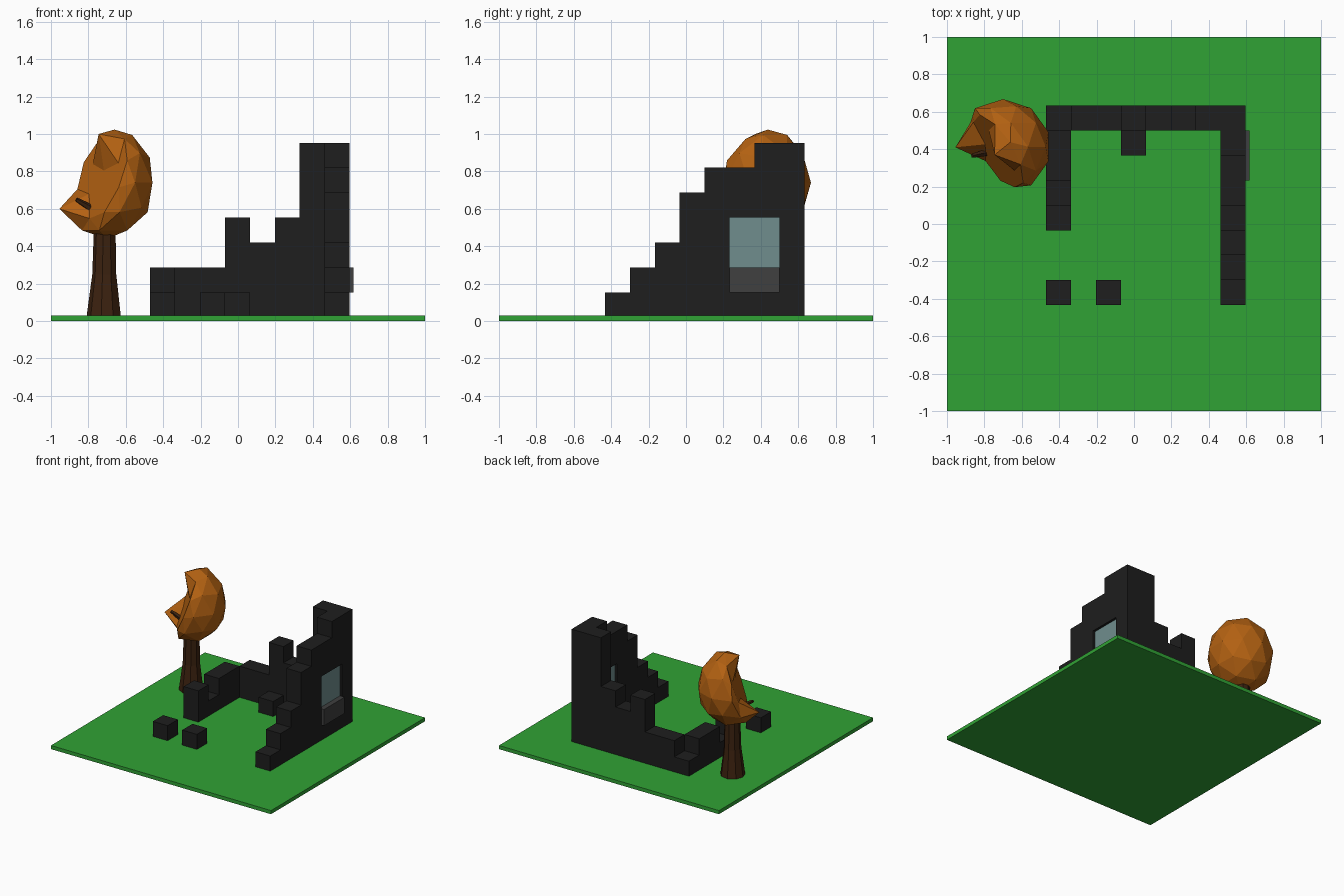
import bpy, bmesh
from mathutils import Vector

if "Cube" in bpy.data.objects:
    bpy.data.objects.remove(bpy.data.objects["Cube"])


def material(name, rgb):
    m = bpy.data.materials.new(name)
    m.diffuse_color = (*rgb, 1)
    m.use_nodes = True
    m.node_tree.nodes["Principled BSDF"].inputs["Base Color"].default_value = m.diffuse_color
    return m


GRASS = material("grass", (0.03, 0.36, 0.035))
STONE = material("charred_stone", (0.013, 0.013, 0.013))
SILL = material("sill_stone", (0.05, 0.05, 0.05))
GLASS = material("pale_glass", (0.16, 0.27, 0.27))
BARK = material("bark", (0.045, 0.016, 0.005))
LEAF = material("autumn_leaves", (0.45, 0.12, 0.006))


def add_object(name, bm, mat):
    bmesh.ops.recalc_face_normals(bm, faces=bm.faces)
    me = bpy.data.meshes.new(name)
    bm.to_mesh(me)
    bm.free()
    me.materials.append(mat)
    ob = bpy.data.objects.new(name, me)
    bpy.context.collection.objects.link(ob)
    return ob


def box(name, lo, hi, mat):
    bm = bmesh.new()
    bmesh.ops.create_cube(bm, size=1)
    for v in bm.verts:
        v.co = [(a + b) / 2 + c * (b - a) for a, b, c in zip(lo, hi, v.co)]
    return add_object(name, bm, mat)


def tube(name, rings, sides, mat):
    """Tapered tube through (centre, radius) rings."""
    bm = bmesh.new()
    axis = (Vector(rings[-1][0]) - Vector(rings[0][0])).to_track_quat('Z', 'Y')
    loops = []
    for centre, r in rings:
        circle = bmesh.ops.create_circle(bm, segments=sides, radius=r)["verts"]
        for v in circle:
            v.co = axis @ v.co + Vector(centre)
        loops.append(circle)
    for a, b in zip(loops, loops[1:]):
        for i in range(sides):
            j = (i + 1) % sides
            bm.faces.new((a[i], a[j], b[j], b[i]))
    bm.faces.new(loops[0])
    bm.faces.new(loops[-1])
    return add_object(name, bm, mat)


# Ground slab
box("ground", (-1, -1, 0), (1, 1, 0.03), GRASS)

# Ruin: stacked blocks; column i runs along x, row j runs back to front
U = 2 / 15
X0, Y0, Z0 = -0.47, 0.633, 0.02
right_wall = [7, 7, 6, 6, 5, 3, 2, 1]
back_wall = [1, 2, 2, 4, 3, 4, 7, 7]
left_wall = [1, 2, 2, 1, 2]
heights = {(i, 0): h for i, h in enumerate(back_wall)}
heights.update({(7, j): h for j, h in enumerate(right_wall)})
heights.update({(0, j): h for j, h in enumerate(left_wall)})
heights.update({(3, 1): 1, (0, 7): 1, (2, 7): 1})
cells = {(i, j, k) for (i, j), h in heights.items() for k in range(h)}
cells -= {(7, j, k) for j in (1, 2) for k in (1, 2, 3)}   # window and sill opening

bm = bmesh.new()
for cell in cells:
    for ax in range(3):
        for side in (0, 1):
            near = list(cell)
            near[ax] += 2 * side - 1
            if tuple(near) in cells:
                continue
            quad = []
            for a, b in ((0, 0), (1, 0), (1, 1), (0, 1)):
                p = list(cell)
                p[ax] += side
                p[(ax + 1) % 3] += a
                p[(ax + 2) % 3] += b
                quad.append(bm.verts.new((X0 + p[0] * U, Y0 - p[1] * U, Z0 + p[2] * U)))
            bm.faces.new(quad if side == 0 else quad[::-1])
bmesh.ops.remove_doubles(bm, verts=bm.verts, dist=0.001)
add_object("ruined_wall", bm, STONE)

# Window pane and protruding sill
xa, xb = X0 + 7 * U, X0 + 8 * U
ya, yb = Y0 - 3 * U, Y0 - U
box("window_sill", (xa, ya, Z0 + U), (xb + 0.022, yb, Z0 + 2 * U), SILL)
box("window_pane", (xa + 0.02, ya, Z0 + 2 * U), (xb - 0.02, yb, Z0 + 4 * U), GLASS)

# Tree trunk and bare branches poking out of the hollow
tube("trunk", [((-0.715, 0.415, 0.02), 0.095), ((-0.713, 0.415, 0.25), 0.066),
               ((-0.71, 0.415, 0.6), 0.057)], 9, BARK)
tube("upper_branch", [((-0.705, 0.41, 0.7), 0.018), ((-0.712, 0.41, 0.94), 0.012)], 5, BARK)
tube("lower_branch", [((-0.73, 0.395, 0.57), 0.025), ((-0.865, 0.365, 0.65), 0.012)], 5, BARK)

# Canopy: faceted ball with one side hollowed, leaving an upper and a lower lip
bm = bmesh.new()
bmesh.ops.create_icosphere(bm, subdivisions=2, radius=1)
centre = Vector((-0.70, 0.413, 0.74))
for v in bm.verts:
    v.co = Vector((v.co.x * 0.255, v.co.y * 0.255, v.co.z * 0.3)) + centre
lips = {}
for target in (Vector((-0.955, 0.41, 0.6)), Vector((-0.745, 0.37, 1.0))):
    lips[min(bm.verts, key=lambda v: (v.co - target).length)] = target
n = Vector((-0.8, -0.5, 0.33)).normalized()
for v in bm.verts:
    depth = (v.co - centre).dot(n)
    if v in lips:
        v.co = lips[v]
    elif depth > 0.05 and v.co.z > 0.56:
        v.co -= n * (depth - 0.05)
add_object("canopy", bm, LEAF)
